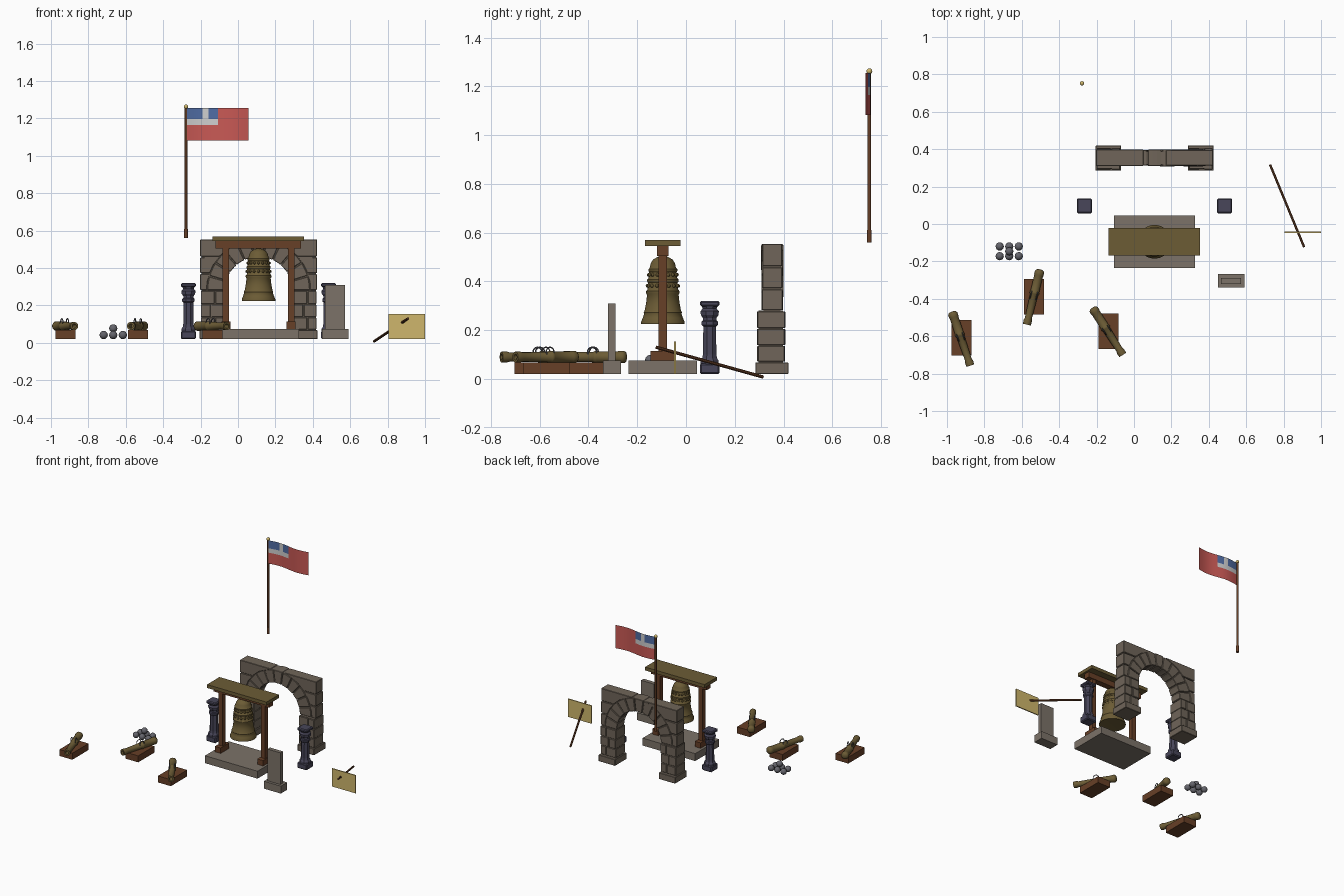
import bpy, bmesh, random
from math import pi, sin, cos, sqrt, atan2
from mathutils import Vector, Matrix

random.seed(4)
if "Cube" in bpy.data.objects:
    bpy.data.objects.remove(bpy.data.objects["Cube"])


def material(name, *rgb):
    m = bpy.data.materials.new(name)
    m.use_nodes = True
    m.diffuse_color = (*rgb, 1)
    m.node_tree.nodes["Principled BSDF"].inputs["Base Color"].default_value = (*rgb, 1)
    return m


STONE = material("rough_stone", .16, .13, .10)
SLAB = material("dressed_stone", .20, .17, .14)
BRONZE = material("bronze", .15, .107, .036)
WOOD = material("brown_wood", .135, .05, .02)
IRON = material("dark_blue_iron", .065, .061, .10)
GREY = material("shot_grey", .13, .13, .15)
GOLD = material("pale_gold", .62, .47, .15)
RED = material("flag_red", .58, .10, .09)
BLUE = material("flag_blue", .08, .15, .37)
WHITE = material("flag_white", .62, .62, .62)


def finish(name, bm, *mats, smooth=False, bevel=0):
    """Turn a bmesh into an object with materials and optional bevel."""
    bmesh.ops.recalc_face_normals(bm, faces=bm.faces)
    me = bpy.data.meshes.new(name)
    bm.to_mesh(me)
    bm.free()
    ob = bpy.data.objects.new(name, me)
    bpy.context.collection.objects.link(ob)
    for m in mats:
        me.materials.append(m)
    if bevel:
        mod = ob.modifiers.new("bevel", "BEVEL")
        mod.width, mod.segments = bevel, 1
    if smooth:
        bpy.ops.object.select_all(action="DESELECT")
        ob.select_set(True)
        bpy.context.view_layer.objects.active = ob
        bpy.ops.object.shade_smooth_by_angle(angle=.7)
    return ob


def add_box(bm, x0, x1, y0, y1, z0, z1):
    mid = Vector((x0 + x1, y0 + y1, z0 + z1)) / 2
    mat = Matrix.Translation(mid) @ Matrix.Diagonal((x1 - x0, y1 - y0, z1 - z0, 1))
    bmesh.ops.create_cube(bm, size=1, matrix=mat)


def box(name, mat, *limits, bevel=0):
    bm = bmesh.new()
    add_box(bm, *limits)
    return finish(name, bm, mat, bevel=bevel)


def add_prism(bm, outline, y0, y1):
    """Extrude an (x, z) outline along y."""
    face = bm.faces.new([bm.verts.new((x, y0, z)) for x, z in outline])
    new = bmesh.ops.extrude_face_region(bm, geom=[face])["geom"]
    bmesh.ops.translate(bm, vec=(0, y1 - y0, 0),
                        verts=[v for v in new if isinstance(v, bmesh.types.BMVert)])


def lathe(name, mat, profile, place, sides=24, smooth=True):
    """Spin (radius, height) points round the axis of a placing matrix."""
    bm = bmesh.new()
    rings = [[bm.verts.new(place @ Vector((r * cos(2 * pi * (i + .5) / sides),
                                           r * sin(2 * pi * (i + .5) / sides), h)))
              for i in range(sides)] for r, h in profile]
    for a, b in zip(rings, rings[1:]):
        for i in range(sides):
            j = (i + 1) % sides
            bm.faces.new((a[i], a[j], b[j], b[i]))
    bm.faces.new(rings[0])
    bm.faces.new(rings[-1])
    return finish(name, bm, mat, smooth=smooth)


def aim(a, b):
    return Matrix.Translation(a) @ (b - a).to_track_quat("Z", "Y").to_matrix().to_4x4()


def rod(name, mat, a, b, r, sides=8):
    a, b = Vector(a), Vector(b)
    return lathe(name, mat, [(r, 0), (r, (b - a).length)], aim(a, b), sides)


def add_ball(bm, centre, r, u=16, v=10):
    bmesh.ops.create_uvsphere(bm, u_segments=u, v_segments=v, radius=r,
                              matrix=Matrix.Translation(centre))


# Bell stand: platform, posts, cross beam and roof plank
CX, CY = .11, -.095
box("bell_platform", SLAB, -.107, .325, -.235, .045, .02, .075)
for side, x in (("right", -.065), ("left", .284)):
    box(side + "_post", WOOD, x - .017, x + .017, CY - .017, CY + .017, .075, .515)
    box(side + "_post_foot", WOOD, x - .024, x + .024, CY - .05, CY + .05, .075, .115)
box("cross_beam", WOOD, -.12, .337, CY - .023, CY + .023, .505, .546)
box("roof_plank", BRONZE, -.137, .352, CY - .073, CY + .073, .545, .57)

# Bell with raised bands, studs, clapper and hanger
bell = [(.084, .226), (.09, .225), (.09, .233), (.083, .25), (.077, .268), (.079, .273),
        (.075, .28), (.069, .31), (.065, .345), (.069, .352), (.069, .36), (.063, .367),
        (.061, .395), (.065, .4), (.065, .408), (.059, .414), (.056, .438), (.06, .443),
        (.06, .45), (.054, .456), (.05, .474), (.041, .489), (.024, .499), (.012, .504)]
inner = [(.01, .488), (.04, .47), (.05, .4), (.06, .32), (.084, .226)]
lathe("bell", BRONZE, bell + inner, Matrix.Translation((CX, CY, 0)), 32)
bm = bmesh.new()
for z, r in ((.382, .063), (.427, .058)):
    for i in range(16):
        a = 2 * pi * i / 16
        add_ball(bm, (CX + r * cos(a), CY + r * sin(a), z), .0075, 8, 6)
finish("bell_studs", bm, BRONZE, smooth=True)
rod("bell_hanger", BRONZE, (CX, CY, .49), (CX, CY, .51), .014, 12)
rod("clapper", IRON, (CX, CY, .245), (CX, CY, .49), .008)

# Stone arch: rough blocks laid over a slightly sunken core
SPRING, INNER, RING, HALF, TOP, GAP = .28, .18, .274, .312, .556, .003
core, blocks = bmesh.new(), bmesh.new()
arc = [(CX + (INNER + .005) * cos(pi * i / 24), SPRING + (INNER + .005) * sin(pi * i / 24))
       for i in range(25)]
edge = HALF - .006
add_prism(core, arc + [(CX - edge, SPRING), (CX - edge, TOP - .006),
                       (CX + edge, TOP - .006), (CX + edge, SPRING)], .318, .388)
wedges = 11
for k in range(wedges):
    a0, a1 = pi * k / wedges + .012, pi * (k + 1) / wedges - .012
    steps = [a0 + (a1 - a0) * i / 3 for i in range(4)]
    out = [(CX + RING * cos(a), SPRING + RING * sin(a)) for a in steps]
    inn = [(CX + INNER * cos(a), SPRING + INNER * sin(a)) for a in steps]
    d = random.uniform(0, .006)
    add_prism(blocks, out + inn[::-1], .308 + d, .4 - d)
for s in (-1, 1):
    # Spandrel stones beside the ring
    for z0, z1 in ((0, .09), (.09, .18), (.18, .276)):
        za, zb = z0 + GAP, z1 - GAP
        pts = [(sqrt(max(RING ** 2 - z * z, 0)) + GAP, z)
               for z in (za, (za + zb) / 2, min(zb, RING - .006))]
        d = random.uniform(0, .005)
        add_prism(blocks, [(CX + s * x, SPRING + z) for x, z in
                           [(HALF, za)] + pts + [(pts[-1][0], zb), (HALF, zb)]],
                  .31 + d, .398 - d)
    # Pier courses with alternating joints
    lo, hi = sorted((CX + s * .185, CX + s * .309))
    add_box(core, lo + .003, hi - .003, .298, .398, .025, SPRING)
    add_box(blocks, lo - .006, hi + .006, .285, .42, .02, .068)
    for n, (z0, z1) in enumerate(((.072, .135), (.139, .205), (.209, .277))):
        cut = lo + (.45 if (n % 2) else .62) * (hi - lo)
        for x0, x1 in ((lo, cut - GAP), (cut + GAP, hi)):
            d = random.uniform(0, .005)
            add_box(blocks, x0, x1, .29 + d, .408 - d, z0, z1)
finish("arch_core", core, STONE)
finish("arch_blocks", blocks, STONE, bevel=.003)

# Pair of short iron columns with square caps and bases
shaft = [(.04, .06), (.04, .075), (.033, .085), (.03, .1), (.028, .215), (.036, .222),
         (.036, .235), (.03, .24), (.03, .25), (.039, .262), (.041, .278), (.031, .288),
         (.036, .302)]
for side, x in (("right", -.265), ("left", .484)):
    lathe(side + "_column", IRON, shaft, Matrix.Translation((x, .097, 0)), 8, False)
    for part, z0, z1 in (("base", .02, .063), ("cap", .298, .32)):
        box(side + "_column_" + part, IRON, x - .04, x + .04, .057, .137, z0, z1, bevel=.006)

# Upright stone marker
box("marker_foot", SLAB, .45, .59, -.34, -.266, .02, .075)
box("marker_slab", SLAB, .466, .572, -.32, -.29, .07, .31)

# Sign board on a slanting stick
box("sign_board", GOLD, .805, 1, -.049, -.041, .02, .153)
rod("sign_stick", WOOD, (.728, .316, .008), (.909, -.122, .13), .007)

# Flagpole with finial
PX, PY = -.278, .752
rod("flagpole_sleeve", WOOD, (PX, PY, .56), (PX, PY, .61), .01, 12)
rod("flagpole", WOOD, (PX, PY, .6), (PX, PY, 1.262), .007, 12)
bm = bmesh.new()
add_ball(bm, (PX, PY, 1.262), .012)
finish("flagpole_finial", bm, GOLD, smooth=True)

# Rippling flag, coloured by position
bm = bmesh.new()
rows = [[bm.verts.new((-.272 + .328 * i / 20, .747 + .01 * sin(pi * i / 10), 1.255 - .172 * v))
         for i in range(21)] for v in (0, .34, .53, 1)]
for r, (a, b) in enumerate(zip(rows, rows[1:])):
    for i in range(20):
        f = bm.faces.new((a[i], a[i + 1], b[i + 1], b[i]))
        if r < 2 and i < 10:
            f.material_index = 1 if r == 0 and i not in (5, 6) else 2
finish("flag", bm, RED, BLUE, WHITE, smooth=True)

# Three cannons: wooden bed, tapered barrel and two lifting loops
barrel = [(.008, 0), (.02, .004), (.026, .012), (.026, .03), (.024, .035), (.024, .12),
          (.026, .123), (.026, .132), (.022, .137), (.019, .265), (.023, .28), (.022, .3),
          (.012, .3), (.012, .24)]
cannons = (("middle", -.535, -.388, -.502, -.243, -.573, -.538),
           ("outer", -.922, -.608, -.973, -.468, -.875, -.757),
           ("inner", -.137, -.573, -.222, -.447, -.06, -.7))
for name, bx, by, x0, y0, x1, y1 in cannons:
    box(name + "_cannon_bed", WOOD, bx - .053, bx + .053, by - .095, by + .095, .02, .068)
    tail, tip = Vector((x0, y0, .09)), Vector((x1, y1, .09))
    size = Matrix.Diagonal((1, 1, (tip - tail).length / .3, 1))
    lathe(name + "_cannon_barrel", BRONZE, barrel, aim(tail, tip) @ size, 16)
    along = (tip - tail).normalized()
    across = Vector((-along.y, along.x, 0))
    for s in (-1, 1):
        bpy.ops.mesh.primitive_torus_add(
            major_radius=.019, minor_radius=.003, major_segments=16, minor_segments=6,
            location=tail.lerp(tip, .47) + across * .016 * s + Vector((0, 0, .021)),
            rotation=(pi / 2, 0, atan2(along.y, along.x)))
        loop = bpy.context.object
        loop.name = name + "_cannon_loop"
        loop.data.materials.append(GREY)

# Stack of round shot
bm = bmesh.new()
for x in (-.718, -.667, -.616):
    for y in (-.12, -.172):
        add_ball(bm, (x, y, .042), .022)
add_ball(bm, (-.667, -.146, .077), .022)
finish("round_shot", bm, GREY, smooth=True)
